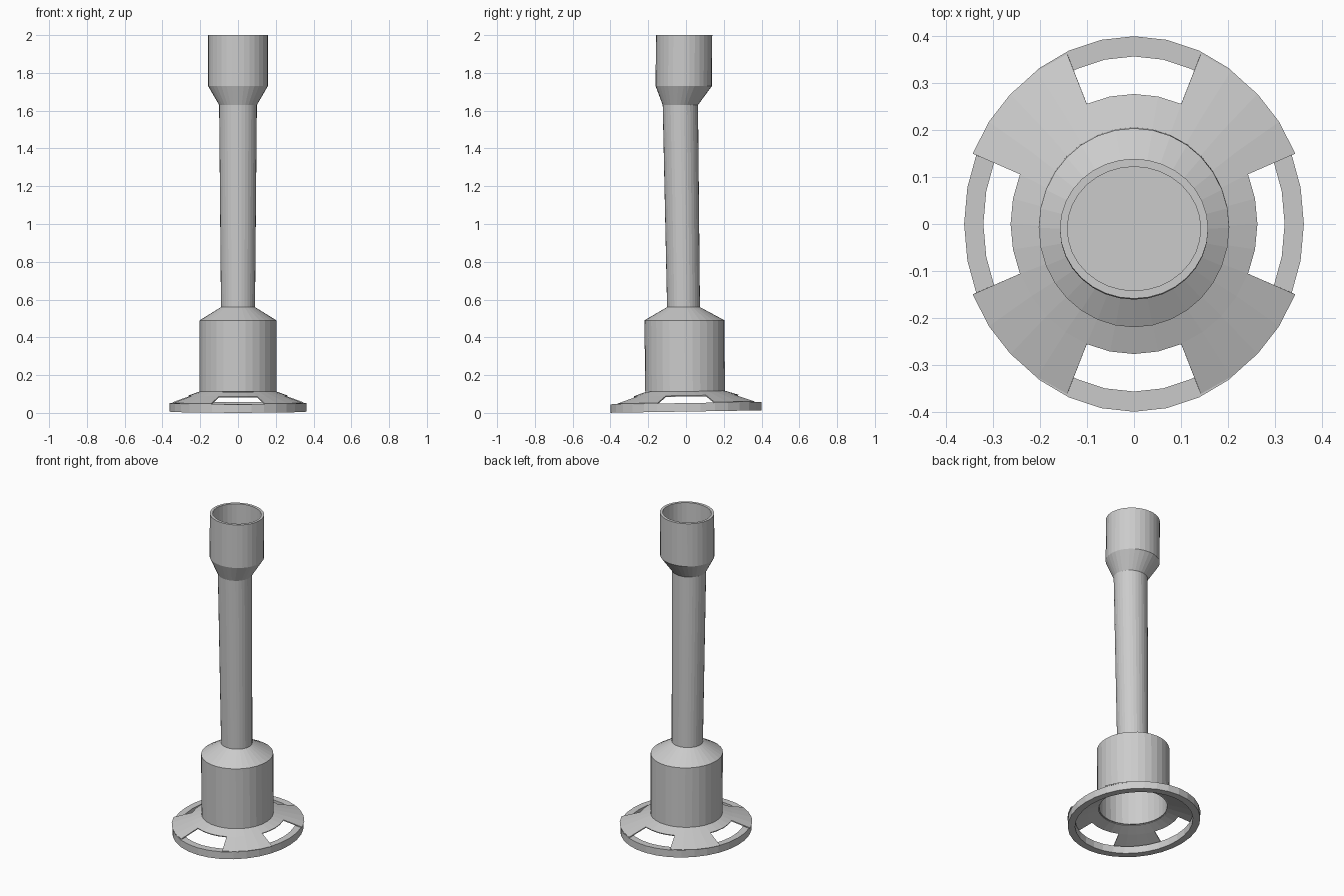
import bpy, bmesh
from math import cos, sin, tau

if "Cube" in bpy.data.objects:
    bpy.data.objects.remove(bpy.data.objects["Cube"])

SEG = 32


def lathe(name, rings, tilt=0.0, cap_start=False, cap_end=False, loop=False, keep=None):
    """Skin elliptical rings (rx, ry, centre_y, z); tilt lifts z along y."""
    bm = bmesh.new()
    rows = []
    for rx, ry, cy, z in rings:
        row = []
        for i in range(SEG):
            a = tau * i / SEG
            y = cy + ry * sin(a)
            row.append(bm.verts.new((rx * cos(a), y, z + tilt * y)))
        rows.append(row)
    pairs = list(zip(rows, rows[1:]))
    if loop:
        pairs.append((rows[-1], rows[0]))
    for k, (lo, hi) in enumerate(pairs):
        for i in range(SEG):
            if keep is None or keep(k, i):
                j = (i + 1) % SEG
                bm.faces.new((lo[i], lo[j], hi[j], hi[i]))
    if cap_start:
        bm.faces.new(rows[0][::-1])
    if cap_end:
        bm.faces.new(rows[-1])
    loose = [v for v in bm.verts if not v.link_faces]
    bmesh.ops.delete(bm, geom=loose, context='VERTS')
    bmesh.ops.recalc_face_normals(bm, faces=bm.faces)
    mesh = bpy.data.meshes.new(name)
    bm.to_mesh(mesh)
    bm.free()
    ob = bpy.data.objects.new(name, mesh)
    bpy.context.collection.objects.link(ob)
    return ob


# Outer base ring, leaning slightly up towards the back
lathe("base_ring", [(.362, .40, 0, .007), (.362, .40, 0, .052),
                    (.321, .357, 0, .052), (.321, .357, 0, .007)],
      tilt=.016, loop=True)

# Sloping skirt: full collar, then four spokes with open windows between
skirt = lathe("base_skirt", [(.198, .208, -.004, .115), (.263, .277, 0, .092),
                             (.372, .392, 0, .055)], tilt=.016,
              keep=lambda k, i: k == 0 or 2 <= i % 8 < 6)
thick = skirt.modifiers.new("thickness", 'SOLIDIFY')
thick.thickness = .006
thick.offset = -1

# Lower barrel, hollow from below, with a sloped shoulder
lathe("lower_barrel", [(.19, .2, -.008, .47), (.19, .2, -.006, .112),
                       (.203, .211, -.005, .112), (.203, .212, -.008, .49),
                       (.09, .087, -.013, .56)],
      cap_start=True, cap_end=True)

# Slender stem, widening a little upwards
lathe("stem", [(.09, .087, -.013, .55), (.1, .0935, -.03, 1.64)],
      cap_start=True, cap_end=True)

# Top cup with a tapered neck and open mouth
lathe("top_cup", [(.1, .0935, -.03, 1.63), (.158, .149, -.012, 1.73),
                  (.158, .149, -.01, 2.0), (.142, .132, -.01, 2.0),
                  (.142, .132, -.01, 1.74)],
      cap_start=True, cap_end=True)
